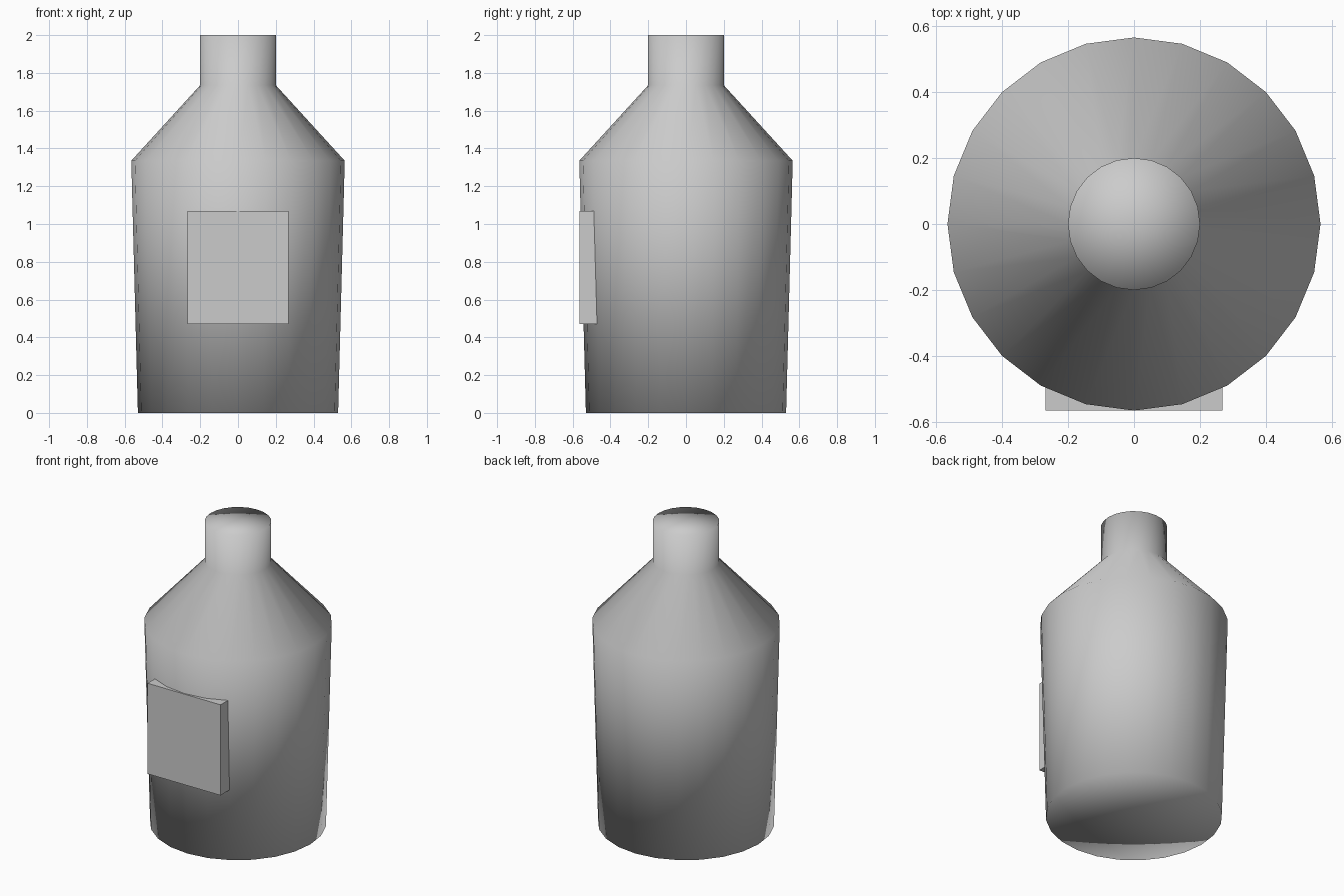
import bpy
import bmesh
from math import cos, sin, tau
from mathutils import Matrix

SIDES = 24

cube = bpy.data.objects.get("Cube")
if cube:
    bpy.data.objects.remove(cube, do_unlink=True)

# Single plain grey finish
grey = bpy.data.materials.new("light_grey")
grey.use_nodes = True
colour = (0.6, 0.6, 0.6, 1)
grey.diffuse_color = colour
grey.node_tree.nodes["Principled BSDF"].inputs["Base Color"].default_value = colour


def make_object(name, bm, smooth):
    bmesh.ops.recalc_face_normals(bm, faces=bm.faces)
    for face in bm.faces:
        face.smooth = smooth
    mesh = bpy.data.meshes.new(name)
    bm.to_mesh(mesh)
    bm.free()
    mesh.materials.append(grey)
    obj = bpy.data.objects.new(name, mesh)
    bpy.context.collection.objects.link(obj)
    return obj


# Bottle: turned profile of (radius, height), closed with fan caps
profile = [(0.53, 0), (0.565, 1.335), (0.2, 1.735), (0.2, 2)]
bm = bmesh.new()
rings = [[bm.verts.new((r * cos(tau * i / SIDES), r * sin(tau * i / SIDES), z))
          for i in range(SIDES)] for r, z in profile]
base = bm.verts.new((0, 0, profile[0][1]))
top = bm.verts.new((0, 0, profile[-1][1]))
for i in range(SIDES):
    j = (i + 1) % SIDES
    for low, high in zip(rings, rings[1:]):
        bm.faces.new((low[i], low[j], high[j], high[i]))
    bm.faces.new((base, rings[0][j], rings[0][i]))
    bm.faces.new((top, rings[-1][i], rings[-1][j]))
make_object("bottle", bm, True)

# Label: flat block set into the front of the bottle
bm = bmesh.new()
bmesh.ops.create_cube(bm, size=1, matrix=Matrix.Translation((0, -0.4825, 0.77))
                      @ Matrix.Diagonal((0.535, 0.165, 0.6, 1)))
make_object("front_label", bm, False)
